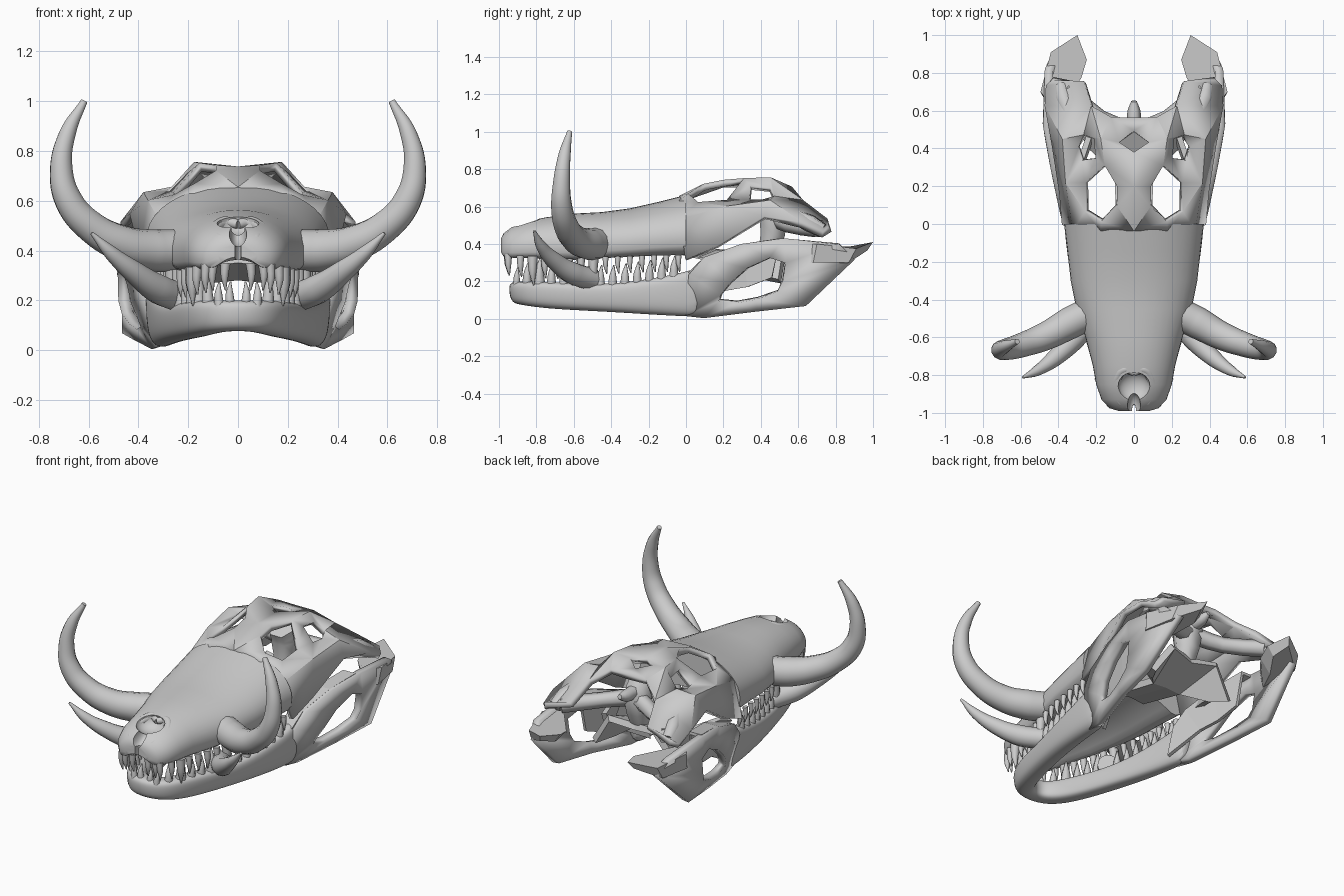
import bpy, bmesh, math
from mathutils import Vector

cube = bpy.data.objects.get("Cube")
if cube:
    bpy.data.objects.remove(cube, do_unlink=True)

bone = bpy.data.materials.new("bone_grey")
bone.use_nodes = True
bone.diffuse_color = (0.6, 0.6, 0.6, 1)
bone.node_tree.nodes["Principled BSDF"].inputs["Base Color"].default_value = bone.diffuse_color


def activate(ob):
    bpy.ops.object.select_all(action='DESELECT')
    ob.select_set(True)
    bpy.context.view_layer.objects.active = ob


def finish(ob, mirror=True, thick=0, smooth=None):
    """Mirror across x, thicken and shade an object."""
    ob.data.materials.clear()
    ob.data.materials.append(bone)
    if mirror:
        ob.modifiers.new("mirror", 'MIRROR').merge_threshold = 0.002
    if thick:
        shell = ob.modifiers.new("shell", 'SOLIDIFY')
        shell.thickness, shell.offset = thick, 0
    if smooth:
        activate(ob)
        bpy.ops.object.shade_smooth_by_angle(angle=math.radians(smooth))
    return ob


def mesh_part(name, verts, faces, **options):
    mesh = bpy.data.meshes.new(name)
    mesh.from_pydata(verts, [], faces)
    bm = bmesh.new()
    bm.from_mesh(mesh)
    bmesh.ops.recalc_face_normals(bm, faces=bm.faces)
    bm.to_mesh(mesh)
    bm.free()
    ob = bpy.data.objects.new(name, mesh)
    bpy.context.collection.objects.link(ob)
    return finish(ob, **options)


def loft(name, rings, **options):
    n = len(rings[0])
    verts = [p for ring in rings for p in ring]
    faces = [(r * n + i, r * n + (i + 1) % n, (r + 1) * n + (i + 1) % n, (r + 1) * n + i)
             for r in range(len(rings) - 1) for i in range(n)]
    faces += [tuple(range(n)), tuple(range(len(verts) - n, len(verts)))]
    return mesh_part(name, verts, faces, **options)


def horn(name, points, detail=4, steps=8, **options):
    """Tapered tube through (x, y, z, radius) points."""
    curve = bpy.data.curves.new(name, 'CURVE')
    curve.dimensions = '3D'
    curve.bevel_depth, curve.bevel_resolution = 1, detail
    curve.resolution_u, curve.use_fill_caps = steps, True
    spline = curve.splines.new('BEZIER')
    spline.bezier_points.add(len(points) - 1)
    for bp, p in zip(spline.bezier_points, points):
        bp.co, bp.radius = p[:3], p[3]
        bp.handle_left_type = bp.handle_right_type = 'AUTO'
    ob = bpy.data.objects.new(name, curve)
    bpy.context.collection.objects.link(ob)
    activate(ob)
    bpy.ops.object.convert(target='MESH')
    return finish(bpy.context.object, **options)


def sample(table, y, key=0):
    """Linear interpolation of a station table along its key column."""
    for a, b in zip(table, table[1:]):
        if y <= b[key]:
            t = max(0, (y - a[key]) / (b[key] - a[key]))
            return [u + (v - u) * t for u, v in zip(a, b)]
    return list(table[-1])


def power(v, e):
    return math.copysign(abs(v) ** e, v)


# Snout: y, half width, bottom, top
snout = [(-.99, .08, .35, .43), (-.975, .13, .32, .46), (-.93, .172, .31, .492),
         (-.85, .2, .305, .522), (-.75, .218, .3, .542), (-.6, .257, .29, .562),
         (-.45, .305, .3, .57), (-.3, .335, .305, .59), (-.15, .352, .31, .624), (0, .37, .31, .662)]


def snout_ring(y, w, low, high):
    """Domed above, with a vaulted palate below."""
    mid = low + (high - low) * .38
    ring = []
    for i in range(40):
        c, s = math.cos(math.tau * i / 40), math.sin(math.tau * i / 40)
        z = mid + (high - mid) * s if s > 0 else mid + (mid - low) * power(s, .5)
        if s < 0:
            z += (high - low) * .3 * max(0, 1 - (c / .75) ** 2)
        ring.append((w * power(c, .92), y, z))
    return ring


muzzle = loft("snout", [snout_ring(*s) for s in snout], mirror=False)


def carve(target, center, size):
    bpy.ops.mesh.primitive_uv_sphere_add(segments=24, ring_count=16, radius=1, location=center)
    cutter = bpy.context.object
    cutter.scale, cutter.hide_render = size, True
    cut = target.modifiers.new("cut", 'BOOLEAN')
    cut.operation, cut.object, cut.solver = 'DIFFERENCE', cutter, 'EXACT'
    activate(target)
    bpy.ops.object.modifier_apply(modifier=cut.name)
    bpy.data.objects.remove(cutter, do_unlink=True)


# Nostril pit, its front opening and the cleft below it
carve(muzzle, (0, -.86, .515), (.085, .08, .06))
carve(muzzle, (0, -.975, .475), (.036, .08, .06))
carve(muzzle, (0, -.995, .4), (.012, .04, .12))
finish(muzzle, mirror=False, smooth=40)
horn("nostril_rim", [(0, -.79, .505, .018), (.045, -.768, .512, .026), (.088, -.81, .492, .027),
                     (.098, -.88, .465, .025), (.07, -.945, .445, .022), (.045, -.97, .425, .012)], smooth=60)

# Lower jaw bow: x, y, bottom, top, half thickness
bow = [(0, -.895, .078, .2, .065), (.09, -.865, .07, .2, .065), (.15, -.76, .055, .2, .06),
       (.2, -.6, .045, .19, .058), (.25, -.4, .035, .185, .058), (.29, -.2, .022, .212, .058),
       (.315, 0, .01, .25, .055), (.322, .1, .01, .29, .05)]
full = [(-s[0],) + s[1:] for s in reversed(bow[1:])] + bow
rings = []
for i, (x, y, low, high, half) in enumerate(full):
    a, b = full[max(0, i - 1)], full[min(len(full) - 1, i + 1)]
    side = Vector((b[1] - a[1], a[0] - b[0], 0)).normalized()
    ring = []
    for k in range(16):
        c, s = math.cos(math.tau * k / 16), math.sin(math.tau * k / 16)
        off = half * power(c, .7) + .012 * s
        ring.append((x + side.x * off, y + side.y * off, (low + high) / 2 + (high - low) / 2 * power(s, .7)))
    rings.append(ring)
jaw = loft("lower_jaw_bow", rings, mirror=False)
jaw.modifiers.new("round", 'SUBSURF').levels = 2
finish(jaw, mirror=False, smooth=60)

# Rear jaw plates: outline and window in y, z, bent outwards
flare = [(-.1, .345), (0, .355), (.15, .39), (.4, .44), (.68, .485), (.8, .46), (1, .36)]


def bend(points, inset=0):
    return [(sample(flare, y)[1] - inset - .32 * max(0, .18 - z), y, z) for y, z in points]


outline = [(0, .02), (.02, .24), (.1, .33), (.3, .4), (.52, .43), (.82, .4), (.9, .32), (.64, .07), (.38, .045), (.1, .01)]
window = [(.18, .1), (.19, .13), (.24, .19), (.33, .27), (.45, .325), (.53, .3), (.515, .2), (.49, .15), (.38, .11), (.27, .09)]
n = len(outline)
mesh_part("rear_jaw_plate", bend(outline) + bend(window),
          [(i, (i + 1) % n, n + (i + 1) % n, n + i) for i in range(n)], thick=.045, smooth=25)
# Inner wall, joined to the outer plate along the top
crest = [(.02, .24), (.1, .32), (.3, .39), (.5, .42)]
inner = crest + [(.46, .22), (.33, .17), (.21, .15), (.02, .04)]
inner_faces = [(0, 1, 6, 7), (1, 2, 5, 6), (2, 3, 4, 5)] + [(i, i + 1, i + 9, i + 8) for i in range(3)]
mesh_part("inner_jaw_wall", bend(inner, .08) + bend(crest), inner_faces, thick=.02)
# Hooked jaw joint, tapering into the plate below
hinge_top = [(.495, .7, .4), (.44, .91, .375), (.3, 1, .41), (.25, .87, .385), (.28, .77, .36), (.42, .6, .4)]
hinge_low = [(.485, .68, .3), (.45, .87, .3), (.32, .97, .365), (.29, .87, .33), (.35, .77, .28), (.44, .6, .3)]
loft("jaw_hinge", [hinge_top, hinge_low])

# Skull roof with eye, temple and crown openings (one half)
roof = [(0, -.03, .64), (.17, -.03, .615), (.31, -.03, .525), (.365, 0, .315), (0, .2, .72),
        (.09, .1, .705), (.17, .02, .655), (.25, .07, .61), (.25, .22, .62), (.15, .31, .735),
        (.09, .2, .725), (0, .38, .72), (.17, .45, .74), (.19, .35, .7), (.2, .45, .69),
        (.26, .47, .64), (.29, .41, .62), (.27, .34, .62), (0, .56, .69), (.12, .56, .69),
        (.22, .62, .62), (.26, .75, .52), (.43, .77, .48), (.46, .73, .45), (.37, .45, .62),
        (.35, .22, .59), (.38, .17, .385), (.42, .42, .54), (.465, .62, .5), (0, .49, .7), (.08, .43, .72)]
roof_faces = [(0, 1, 6, 5), (0, 5, 4), (4, 5, 10), (4, 10, 9), (4, 9, 11), (11, 9, 12, 30), (30, 12, 19, 29), (29, 19, 18),
              (9, 13, 14, 12), (12, 14, 15, 20), (12, 20, 19), (1, 2, 7, 6), (2, 25, 7), (2, 3, 26, 25),
              (7, 25, 8), (8, 17, 13, 9), (8, 25, 17), (25, 24, 16, 17), (24, 15, 16), (24, 20, 15),
              (20, 24, 28), (20, 28, 23, 21), (21, 23, 22), (25, 26, 27, 24), (24, 27, 28)]
mesh_part("skull_roof", roof, roof_faces, thick=.035, smooth=20)

# Braces and inner bones
low_poly = dict(detail=1, steps=2)
horn("cheek_end", [(.34, .58, .55, .04), (.37, .66, .51, .05), (.385, .73, .47, .04)], **low_poly)
horn("rear_strut", [(.04, .5, .53, .05), (.18, .56, .5, .045), (.36, .71, .48, .05)], **low_poly)
horn("braincase", [(0, .43, .62, .08), (0, .47, .54, .09), (0, .44, .36, .06)], mirror=False, **low_poly)
horn("neck_knob", [(0, .52, .58, .04), (0, .6, .585, .035), (0, .65, .6, .015)], mirror=False, **low_poly)
wing = [(0, -.02, .37), (0, .28, .3), (0, .5, .36), (.16, .53, .38), (.28, .5, .2),
        (.22, .4, .22), (.1, .28, .29), (.09, -.02, .36)]
mesh_part("palate_wing", wing, [(0, 1, 6, 7), (1, 2, 3, 6), (3, 4, 5, 6)], thick=.04)
cheek_brace = [(.35, .06, .33), (.34, .16, .37), (.24, .46, .36), (.24, .42, .24), (.3, .25, .3)]
mesh_part("cheek_brace", cheek_brace, [tuple(range(len(cheek_brace)))], thick=.03)

# Tusks
horn("upper_tusk", [(.25, -.48, .4, .085), (.34, -.525, .4, .085), (.46, -.59, .425, .075), (.59, -.64, .495, .065),
                    (.68, -.665, .6, .057), (.71, -.665, .73, .046), (.685, -.65, .87, .034), (.618, -.622, 1, .014)], smooth=60)
horn("lower_tusk", [(.23, -.5, .21, .06), (.32, -.61, .245, .06), (.42, -.71, .315, .045),
                    (.51, -.775, .39, .029), (.588, -.812, .47, .007)], smooth=60)


# Teeth: rows of slightly curved cones
def tooth(name, x, y, z, length, radius):
    horn(name, [(x, y, z, radius), (x + .004, y, z + length * .5, radius * .75), (x, y + .006, z + length, .003)],
         detail=2, steps=3, smooth=60)


for i in range(15):
    y = -.95 + i * .065
    _, w, low, _ = sample(snout, y)
    size = 1.3 if i in (2, 7) else .95 if i < 8 else .75
    tooth("upper_tooth", w - .025, y, low + .03, -.12 * size, .022 * size)
for x in (.05, .1):
    tooth("upper_front_tooth", x, -.955, .35, -.11, .02)
for i in range(13):
    y = -.85 + i * .0655
    x, _, _, high, _ = sample(bow, y, 1)
    size = 1.3 if i in (1, 4) else 1.05
    tooth("lower_tooth", x + .02, y, high - .025, .12 * size, .025 * size)
for x in (.03, .075):
    tooth("lower_front_tooth", x, -.905, .175, .1, .021)
